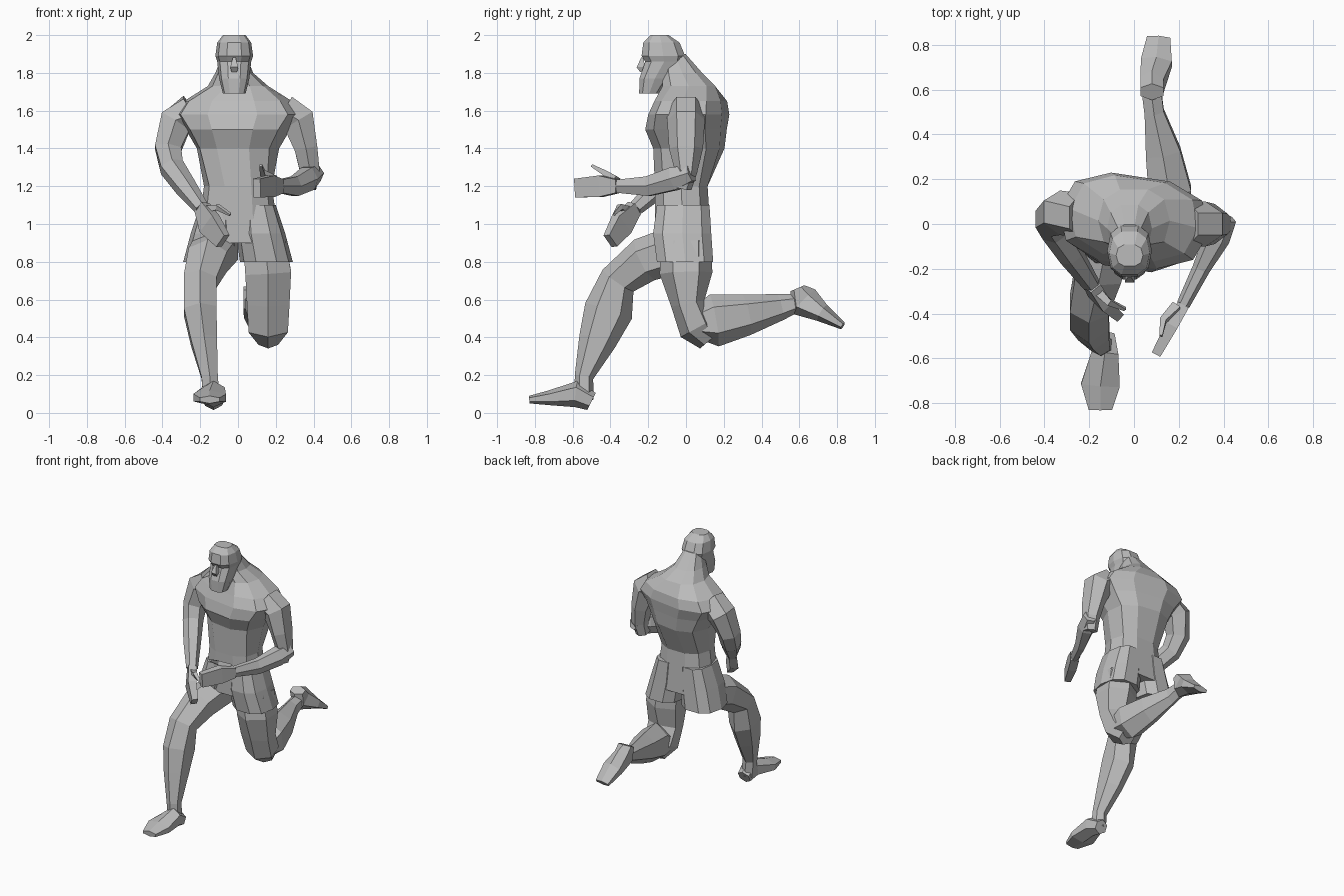
import bpy, bmesh
from math import cos, sin, tau, copysign
from mathutils import Vector, Matrix

cube = bpy.data.objects.get("Cube")
if cube:
    bpy.data.objects.remove(cube)

clay = bpy.data.materials.new("clay_grey")
clay.use_nodes = True
clay.diffuse_color = (.5, .5, .5, 1)
clay.node_tree.nodes["Principled BSDF"].inputs["Base Color"].default_value = clay.diffuse_color


def loft(name, rings):
    """Skin a list of equal-length point rings into a closed flat-shaded mesh."""
    bm = bmesh.new()
    loops = [[bm.verts.new(point) for point in ring] for ring in rings]
    for low, high in zip(loops, loops[1:]):
        for i in range(len(low)):
            bm.faces.new((low[i - 1], low[i], high[i], high[i - 1]))
    bm.faces.new(loops[0])
    bm.faces.new(loops[-1])
    bmesh.ops.recalc_face_normals(bm, faces=bm.faces)
    mesh = bpy.data.meshes.new(name)
    bm.to_mesh(mesh)
    bm.free()
    mesh.materials.append(clay)
    bpy.context.collection.objects.link(bpy.data.objects.new(name, mesh))


def angles(sides):
    """Evenly spaced angles that put a flat side at the front."""
    return [tau * (k + .5) / sides for k in range(sides)]


def rounded(value, power=.8):
    """Push a sine or cosine outwards for a squarer outline."""
    return copysign(abs(value) ** power, value)


def section(height, width, front, back, centre=0, twist=0, sides=10):
    """Horizontal ring; width is measured from the centre line."""
    middle = Vector((centre, (front + back) / 2, height))
    turn = Matrix.Rotation(twist, 3, 'Z')
    return [middle + turn @ Vector((rounded(sin(t)) * width,
                                    rounded(cos(t)) * (back - front) / 2, 0))
            for t in angles(sides)]


def joint(x, y, z, wide, deep=None):
    """Limb station: position, half size along the limb's side axis and across it."""
    return Vector((x, y, z)), wide, deep or wide


def limb(name, joints, side_axis=Vector((1, 0, 0)), sides=6):
    """Tube through joints, each ring square to the path."""
    points = [station[0] for station in joints]
    rings = []
    for i, (point, wide, deep) in enumerate(joints):
        along = (points[min(i + 1, len(points) - 1)] - points[max(i - 1, 0)]).normalized()
        side = (side_axis - along * side_axis.dot(along)).normalized()
        across = along.cross(side)
        rings.append([point + side * wide * cos(t) + across * deep * sin(t)
                      for t in angles(sides)])
    loft(name, rings)


# Torso running up through the twisted shoulders into the neck
chest_twist = -.15
loft("torso", [
    section(height=.9, width=.22, front=-.17, back=.14),
    section(height=1.2, width=.18, front=-.17, back=.12),
    section(height=1.4, width=.22, front=-.17, back=.2, twist=chest_twist),
    section(height=1.5, width=.28, front=-.21, back=.21, twist=chest_twist),
    section(height=1.58, width=.34, front=-.19, back=.22, twist=chest_twist),
    section(height=1.65, width=.29, front=-.16, back=.21, twist=chest_twist),
    section(height=1.73, width=.16, front=-.13, back=.16),
    section(height=1.8, width=.1, front=-.13, back=.09, centre=-.02),
    section(height=1.9, width=.06, front=-.12, back=0, centre=-.02)])

# Flared legs of the shorts, mirrored
for label, sign in (("left", 1), ("right", -1)):
    loft(label + "_shorts_leg", [
        section(height=.8, width=.14, front=-.16, back=.15, centre=sign * .15),
        section(height=.95, width=.13, front=-.18, back=.14, centre=sign * .12),
        section(height=1.1, width=.1, front=-.16, back=.13, centre=sign * .1)])

# Head with a squared beard, recessed eyes and a brow
head_centre = -.02
loft("head", [
    section(height=1.69, width=.06, front=-.25, back=-.14, centre=head_centre),
    section(height=1.77, width=.08, front=-.25, back=-.08, centre=head_centre),
    section(height=1.86, width=.09, front=-.22, back=-.01, centre=head_centre),
    section(height=1.89, width=.1, front=-.24, back=0, centre=head_centre),
    section(height=1.96, width=.09, front=-.23, back=-.03, centre=head_centre),
    section(height=2, width=.06, front=-.19, back=-.09, centre=head_centre)])
limb("nose", [
    joint(x=head_centre, y=-.23, z=1.88, wide=.01),
    joint(x=head_centre, y=-.24, z=1.83, wide=.03),
    joint(x=head_centre, y=-.23, z=1.81, wide=.02)], sides=4)

# Left arm: bent, forearm reaching forward, palm upright
upright = Vector((0, 0, 1))
limb("left_upper_arm", [
    joint(x=.24, y=0, z=1.6, wide=.1),
    joint(x=.32, y=0, z=1.55, wide=.1),
    joint(x=.36, y=0, z=1.4, wide=.07, deep=.09),
    joint(x=.38, y=0, z=1.28, wide=.06),
    joint(x=.37, y=-.02, z=1.19, wide=.05)])
limb("left_forearm", [
    joint(x=.41, y=.03, z=1.27, wide=.05),
    joint(x=.37, y=-.06, z=1.24, wide=.07, deep=.06),
    joint(x=.3, y=-.2, z=1.2, wide=.06, deep=.04),
    joint(x=.22, y=-.36, z=1.2, wide=.04, deep=.03)], upright)
limb("left_hand", [
    joint(x=.22, y=-.36, z=1.2, wide=.05, deep=.04),
    joint(x=.17, y=-.45, z=1.2, wide=.08, deep=.04),
    joint(x=.1, y=-.58, z=1.19, wide=.07, deep=.03)], upright, sides=4)
limb("left_thumb", [
    joint(x=.19, y=-.37, z=1.23, wide=.03),
    joint(x=.13, y=-.43, z=1.27, wide=.02),
    joint(x=.12, y=-.5, z=1.31, wide=.01)], sides=4)

# Right arm: hanging forward across the thigh
limb("right_arm", [
    joint(x=-.24, y=.04, z=1.6, wide=.1),
    joint(x=-.33, y=.05, z=1.54, wide=.1),
    joint(x=-.37, y=.02, z=1.4, wide=.08),
    joint(x=-.35, y=-.03, z=1.3, wide=.07),
    joint(x=-.28, y=-.14, z=1.2, wide=.06),
    joint(x=-.19, y=-.27, z=1.08, wide=.04)])
limb("right_hand", [
    joint(x=-.19, y=-.27, z=1.09, wide=.05, deep=.04),
    joint(x=-.15, y=-.34, z=1, wide=.09, deep=.04),
    joint(x=-.08, y=-.4, z=.91, wide=.06, deep=.03)], Vector((1, -1, 1)), sides=4)
limb("right_thumb", [
    joint(x=-.18, y=-.29, z=1.07, wide=.03),
    joint(x=-.11, y=-.35, z=1.09, wide=.02),
    joint(x=-.04, y=-.38, z=1.05, wide=.01)], sides=4)

# Right leg: striding forward
limb("right_leg", [
    joint(x=-.11, y=0, z=.88, wide=.13),
    joint(x=-.16, y=-.22, z=.81, wide=.12),
    joint(x=-.2, y=-.36, z=.7, wide=.1),
    joint(x=-.2, y=-.41, z=.54, wide=.1, deep=.13),
    joint(x=-.18, y=-.47, z=.38, wide=.08, deep=.1),
    joint(x=-.15, y=-.54, z=.19, wide=.05),
    joint(x=-.14, y=-.54, z=.07, wide=.05)])
limb("right_foot", [
    joint(x=-.13, y=-.5, z=.06, wide=.05),
    joint(x=-.13, y=-.58, z=.1, wide=.07),
    joint(x=-.15, y=-.72, z=.08, wide=.1, deep=.04),
    joint(x=-.15, y=-.83, z=.07, wide=.06, deep=.02)])

# Left leg: knee down, shin kicked out behind
limb("left_thigh", [
    joint(x=.14, y=0, z=.9, wide=.13),
    joint(x=.16, y=0, z=.74, wide=.14),
    joint(x=.16, y=.01, z=.58, wide=.13, deep=.09),
    joint(x=.16, y=.06, z=.45, wide=.12, deep=.1),
    joint(x=.16, y=.12, z=.38, wide=.06)])
limb("left_shin", [
    joint(x=.16, y=.03, z=.47, wide=.1, deep=.07),
    joint(x=.16, y=.15, z=.49, wide=.11, deep=.14),
    joint(x=.13, y=.32, z=.52, wide=.09, deep=.11),
    joint(x=.09, y=.5, z=.56, wide=.05, deep=.07),
    joint(x=.08, y=.58, z=.58, wide=.05)])
limb("left_foot", [
    joint(x=.08, y=.59, z=.66, wide=.06, deep=.04),
    joint(x=.08, y=.62, z=.59, wide=.06, deep=.09),
    joint(x=.1, y=.72, z=.53, wide=.08, deep=.05),
    joint(x=.11, y=.83, z=.46, wide=.06, deep=.02)])
